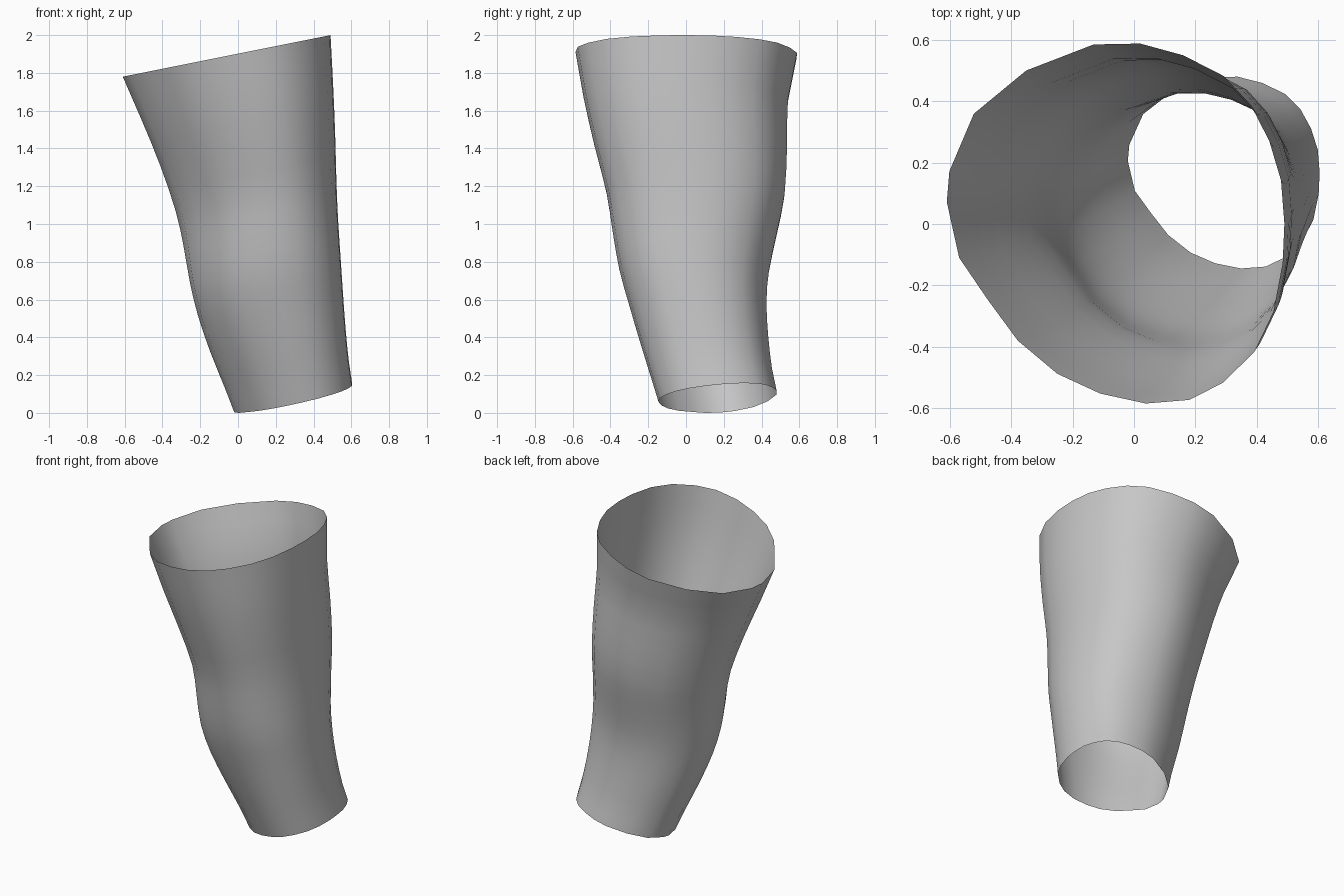
import bpy
import bmesh
from math import cos, atan2, radians

cube = bpy.data.objects.get("Cube")
if cube:
    bpy.data.objects.remove(cube)

# Unit cross-section of the leg, flattened along the shin
OUTLINE = [
    (1, 0), (.98, .24), (.91, .46), (.8, .66), (.64, .82), (.4, .935),
    (.145, 1), (-.13, .995), (-.53, .85), (-.84, .61), (-.985, .29), (-1, .12),
    (-.927, -.19), (-.76, -.42), (-.58, -.65), (-.345, -.835), (-.09, -.945),
    (.18, -1), (.436, -.98), (.636, -.885), (.82, -.715), (.935, -.49), (.99, -.22),
]

# Sections, top to bottom: z at left and right edge, x range, y range, y tilt, knee bulge
SECTIONS = [
    (1.78, 2.00, -.61, .49, -.585, .588, 0, 0),
    (1.55, 1.75, -.51, .503, -.542, .54, 0, 0),
    (1.31, 1.49, -.412, .514, -.485, .535, 0, 0),
    (1.07, 1.23, -.33, .521, -.42, .522, 0, .01),
    (.88, 1.02, -.285, .53, -.385, .482, 0, .06),
    (.69, .81, -.25, .544, -.348, .44, 0, .1),
    (.51, .63, -.207, .556, -.296, .426, .03, .09),
    (.32, .44, -.145, .57, -.24, .435, .06, .04),
    (.13, .27, -.07, .587, -.185, .455, .08, 0),
    (.0, .15, -.02, .605, -.145, .48, .10, 0),
]


def with_midpoints(rows):
    """Insert a smoothly curved section between each neighbouring pair."""
    result = [rows[0]]
    for i in range(len(rows) - 1):
        before, after = rows[max(i - 1, 0)], rows[min(i + 2, len(rows) - 1)]
        if 0 < i < len(rows) - 2:
            middle = [(9 * (b + c) - a - d) / 16
                      for a, b, c, d in zip(before, rows[i], rows[i + 1], after)]
        else:
            middle = [(b + c) / 2 for b, c in zip(rows[i], rows[i + 1])]
        result += [middle, rows[i + 1]]
    return result


def section_ring(bm, zl, zr, xl, xr, yf, yb, tilt, knee):
    """One tilted loop of the outline, pushed out at the knee."""
    slope, xc, yc = (zr - zl) / (xr - xl), (xl + xr) / 2, (yf + yb) / 2
    ring = []
    for u, v in OUTLINE:
        push = 1 + knee * max(0, cos(atan2(v, u) - radians(228))) ** 4
        dx, dy = u * push * (xr - xl) / 2, v * push * (yb - yf) / 2
        z = (zl + zr) / 2 + slope * dx + tilt * dy
        ring.append(bm.verts.new((xc + dx, yc + dy, z)))
    return ring


# Open leg sleeve skinned between the sections
bm = bmesh.new()
rings = [section_ring(bm, *s) for s in with_midpoints(SECTIONS)]
for upper, lower in zip(rings, rings[1:]):
    for i in range(len(OUTLINE)):
        j = (i + 1) % len(OUTLINE)
        bm.faces.new((lower[i], lower[j], upper[j], upper[i]))

mesh = bpy.data.meshes.new("leg_sleeve")
bm.to_mesh(mesh)
bm.free()
sleeve = bpy.data.objects.new("leg_sleeve", mesh)
bpy.context.collection.objects.link(sleeve)

# Plain grey finish
grey = bpy.data.materials.new("plain_grey")
grey.use_nodes = True
colour = (.57, .57, .57, 1)
grey.diffuse_color = colour
grey.node_tree.nodes["Principled BSDF"].inputs["Base Color"].default_value = colour
mesh.materials.append(grey)
mesh.shade_smooth()
